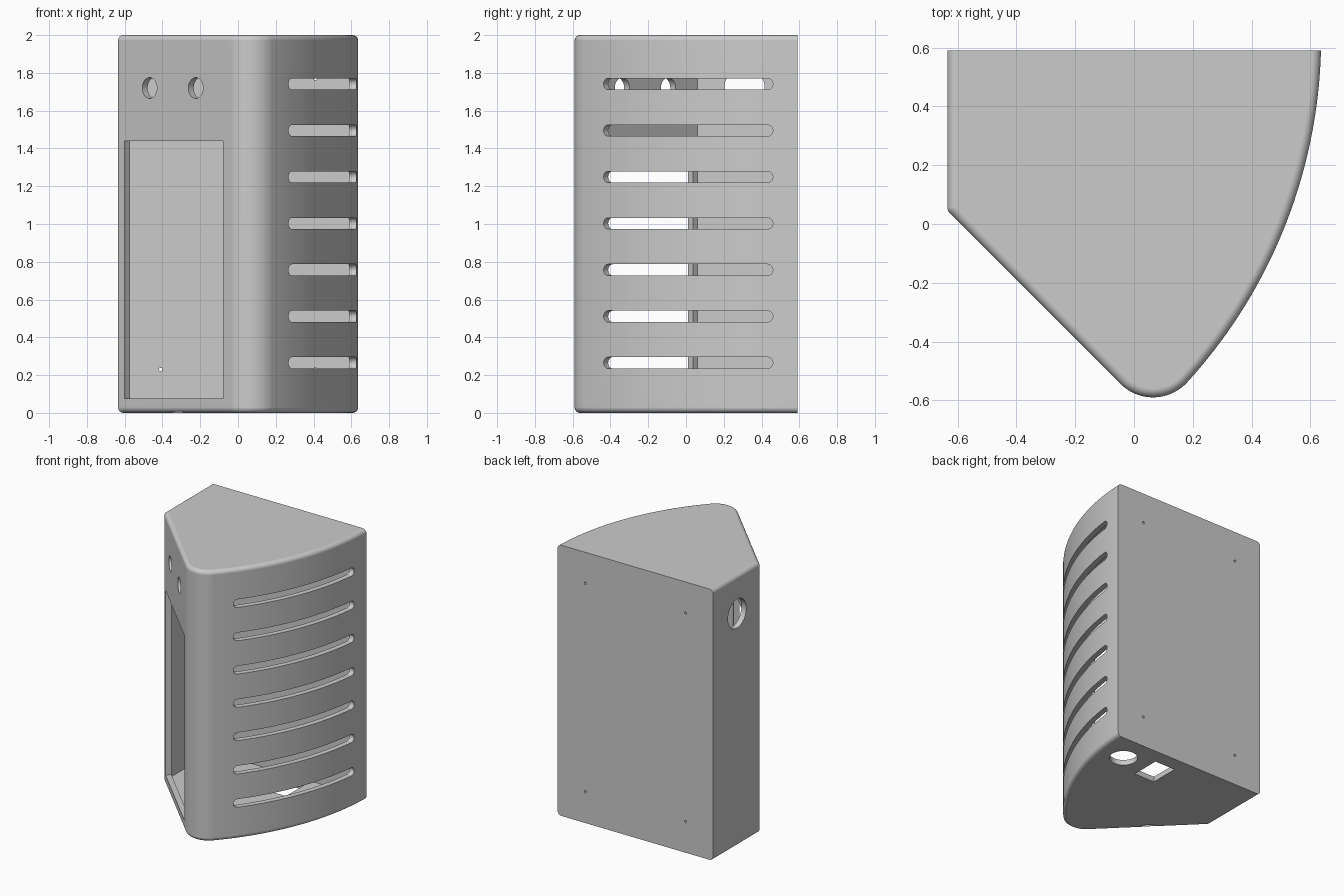
import bpy, bmesh
from math import sin, cos, pi, radians, asin, atan2, hypot, sqrt
from mathutils import Matrix, Vector

if "Cube" in bpy.data.objects:
    bpy.data.objects.remove(bpy.data.objects["Cube"])

W, BACK, WALL, FIL = 0.635, 0.59, 0.04, 0.03
NOSE, NR = (0.065, -0.433), 0.157               # nose arc
BIG = (-1.105, 0.636)                           # large side arc, tangent to the nose
BR = hypot(NOSE[0] - BIG[0], NOSE[1] - BIG[1]) + NR
TAN = atan2(NOSE[1] - BIG[1], NOSE[0] - BIG[0])


def arc(c, r, a0, a1, n):
    return [(c[0] + r * cos(a0 + (a1 - a0) * i / n),
             c[1] + r * sin(a0 + (a1 - a0) * i / n)) for i in range(n + 1)]


def outline(d, back=BACK):
    """Plan outline moved inward by d; the back line stays where it is told."""
    f = max(FIL - d, 0.002)
    cx = -W + d + f
    corner = (cx, -0.59 + sqrt(2) * (d + f) - cx)
    pts = [(-W + d, back)] + arc(corner, f, pi, 1.25 * pi, 5)
    pts += arc(NOSE, NR - d, 1.25 * pi, TAN + 2 * pi, 20)
    pts += arc(BIG, BR - d, TAN, asin((back - BIG[1]) / (BR - d)), 40)[1:]
    return pts


def loft(name, rings):
    """Closed solid skinned through rings of equal point count."""
    bm = bmesh.new()
    vs = [[bm.verts.new(p) for p in ring] for ring in rings]
    n = len(vs[0])
    for a, b in zip(vs, vs[1:]):
        for i in range(n):
            j = (i + 1) % n
            bm.faces.new((a[i], a[j], b[j], b[i]))
    bm.faces.new(vs[0][::-1])
    bm.faces.new(vs[-1])
    bmesh.ops.recalc_face_normals(bm, faces=bm.faces)
    me = bpy.data.meshes.new(name)
    bm.to_mesh(me)
    bm.free()
    ob = bpy.data.objects.new(name, me)
    bpy.context.collection.objects.link(ob)
    return ob


def round_cutter(loc, axis, r, depth=0.16, n=40):
    m = Matrix.Translation(loc) @ Vector(axis).to_track_quat('Z', 'Y').to_matrix().to_4x4()
    return loft("hole_cutter", [[m @ Vector((x, y, z)) for x, y in arc((0, 0), r, 0, 2 * pi, n)[:-1]]
                                for z in (-depth / 2, depth / 2)])


def box_cutter(loc, size, turn=0):
    m = Matrix.Translation(loc) @ Matrix.Rotation(turn, 4, 'Z')
    sx, sy, sz = (s / 2 for s in size)
    return loft("box_cutter", [[m @ Vector((x * sx, y * sy, z * sz))
                                for x, y in ((-1, -1), (1, -1), (1, 1), (-1, 1))] for z in (-1, 1)])


def vent_cutter(z):
    """Round-ended slot swept around the large arc, cut radially."""
    h, n = 0.03, 24
    a0, a1 = radians(-38.0) + h / BR, radians(-5.8) - h / BR
    turns = [radians(4 + 86 * i / 6) for i in range(7)]
    stations = [(a0 - h / BR * cos(t), h * sin(t)) for t in turns]
    stations += [(a0 + (a1 - a0) * i / n, h) for i in range(1, n)]
    stations += [(a1 + h / BR * cos(t), h * sin(t)) for t in reversed(turns)]
    return loft("vent_cutter", [[(BIG[0] + r * cos(a), BIG[1] + r * sin(a), z + s * k)
                                 for r, s in ((BR - 0.09, -1), (BR + 0.05, -1),
                                              (BR + 0.05, 1), (BR - 0.09, 1))]
                                for a, k in stations])


# Outer shell with rounded top and bottom rims
N = 6
steps = [(FIL * (1 - sin(pi / 2 * i / N)), FIL * (1 - cos(pi / 2 * i / N))) for i in range(N + 1)]
levels = steps + [(d, 2 - z) for d, z in reversed(steps)]
shell = loft("wall_mounted_enclosure", [[(x, y, z) for x, y in outline(d)] for d, z in levels])

# Hollow inside
cutters = [loft("cavity_cutter", [[(x, y, z) for x, y in outline(WALL, BACK - WALL)]
                                  for z in (WALL, 2 - WALL)])]
# Screen opening in the diagonal face
cutters.append(box_cutter((-0.34, -0.25, 0.7575), (0.52 * sqrt(2), 0.16, 1.365), -pi / 4))
# Sensor holes above the screen
for x in (-0.468, -0.224):
    cutters.append(round_cutter((x, -0.59 - x, 1.72), (1, 1, 0), 0.055))
# Cable hole in the left side
cutters.append(round_cutter((-W, 0.31, 1.72), (1, 0, 0), 0.107))
# Vent slots
cutters += [vent_cutter(0.265 + 0.246 * i) for i in range(7)]
# Screw holes in the back
for x in (-0.41, 0.41):
    for z in (0.23, 1.77):
        cutters.append(round_cutter((x, BACK, z), (0, 1, 0), 0.009, n=16))
# Floor: round port, rectangular port, small pocket under the screen sill
cutters.append(round_cutter((0.41, 0.376, 0), (0, 0, 1), 0.097))
cutters.append(box_cutter((0.125, 0.37, 0), (0.17, 0.22, 0.16)))
cutters.append(box_cutter((-0.318, -0.236, 0), (0.085, 0.03, 0.07), -pi / 4))

bpy.context.view_layer.objects.active = shell
shell.select_set(True)
for c in cutters:
    c.hide_render = True
    mod = shell.modifiers.new("cut", 'BOOLEAN')
    mod.operation, mod.solver, mod.object = 'DIFFERENCE', 'EXACT', c
    bpy.ops.object.modifier_apply(modifier=mod.name)
    bpy.data.objects.remove(c, do_unlink=True)

bpy.ops.object.shade_smooth_by_angle(angle=radians(30))
wn = shell.modifiers.new("even_normals", 'WEIGHTED_NORMAL')
wn.keep_sharp = True
